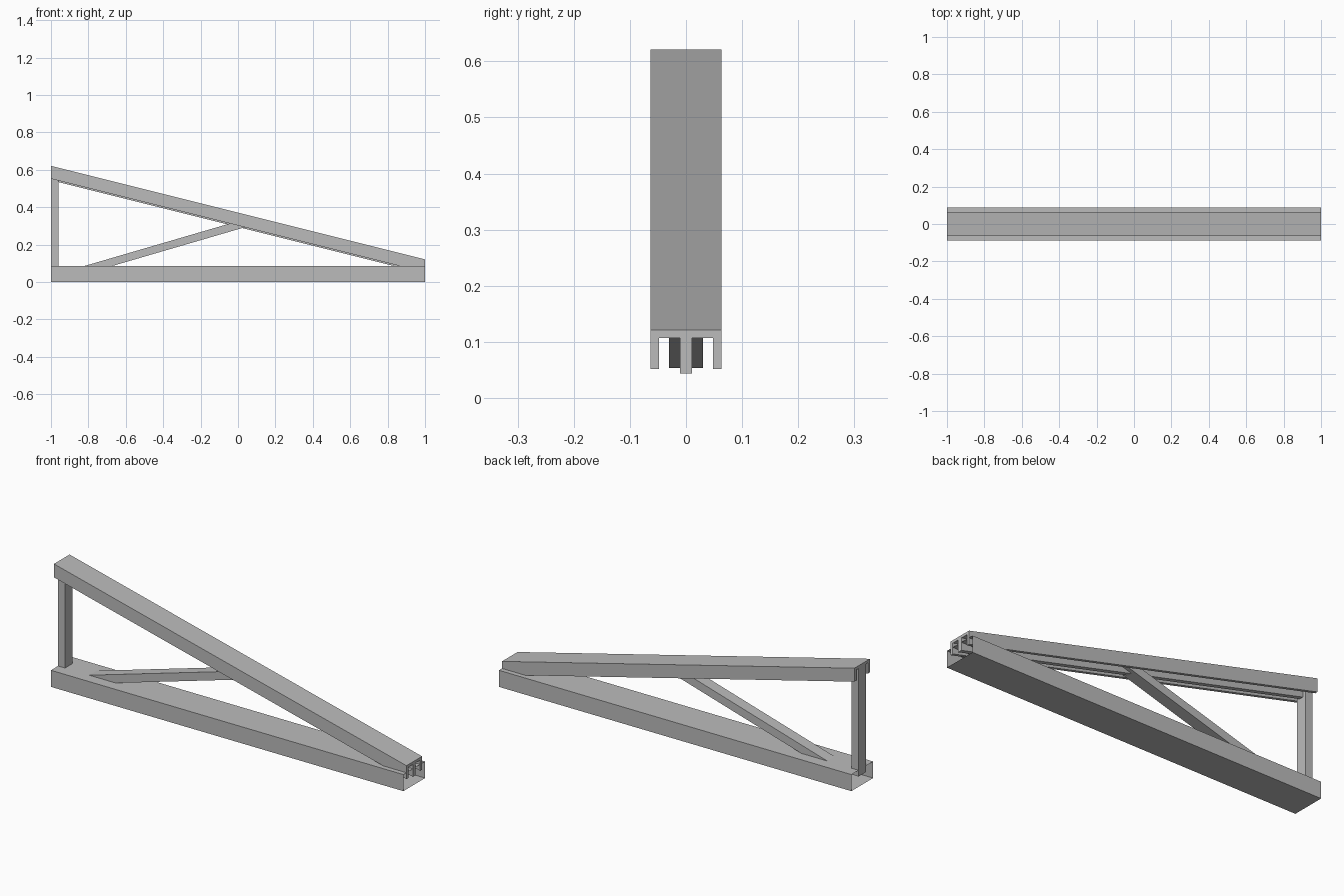
import bpy
import bmesh

cube = bpy.data.objects.get("Cube")
if cube:
    bpy.data.objects.remove(cube, do_unlink=True)

grey = bpy.data.materials.new("steel_grey")
grey.use_nodes = True
colour = (0.5, 0.5, 0.5, 1)
grey.diffuse_color = colour
grey.node_tree.nodes["Principled BSDF"].inputs["Base Color"].default_value = colour


def loft(name, start, end, capped=True):
    """Join two matching outlines into a prism, with or without its ends."""
    bm = bmesh.new()
    a = [bm.verts.new(p) for p in start]
    b = [bm.verts.new(p) for p in end]
    n = len(a)
    for i in range(n):
        j = (i + 1) % n
        bm.faces.new((a[i], a[j], b[j], b[i]))
    if capped:
        bm.faces.new(a[::-1])
        bm.faces.new(b)
        bmesh.ops.recalc_face_normals(bm, faces=bm.faces)
    mesh = bpy.data.meshes.new(name)
    bm.to_mesh(mesh)
    bm.free()
    mesh.materials.append(grey)
    obj = bpy.data.objects.new(name, mesh)
    bpy.context.collection.objects.link(obj)
    return obj


def slab(name, outline, half_width):
    """Extrude a side outline (x, z) across the width."""
    return loft(name, [(x, -half_width, z) for x, z in outline],
                [(x, half_width, z) for x, z in outline])


# Bottom chord: hollow sleeve, open at both ends
section = [(-0.088, 0), (0.088, 0), (0.088, 0.085), (-0.088, 0.085)]
loft("bottom_chord", [(1, y, z) for y, z in reversed(section)],
     [(-1, y, z) for y, z in reversed(section)], capped=False)

# Sloping top chord: channel with two flanges and a deeper middle fin
half = [(0.011, -0.077), (0.011, -0.014), (0.048, -0.014),
        (0.048, -0.069), (0.063, -0.069), (0.063, 0)]
channel = half + [(-y, z) for y, z in reversed(half)]
HIGH, LOW = 0.621, 0.121
loft("top_chord", [(-1, y, HIGH + z) for y, z in channel],
     [(1, y, LOW + z) for y, z in channel])


def web_underside(x):
    return (HIGH + LOW) / 2 - 0.014 - 0.25 * x


# Upright post at the tall end, running into both chords
FOOT = 0.053
slab("end_post", [(-1, FOOT), (-0.96, FOOT),
                  (-0.96, web_underside(-0.96)), (-1, web_underside(-1))], 0.03)

# Diagonal brace, cut flat at the foot and along the slope at the head
SLOPE = 0.292


def brace_edge(x_at_deck):
    foot = (x_at_deck + (FOOT - 0.085) / SLOPE, FOOT)
    x = (web_underside(0) - 0.085 + SLOPE * x_at_deck) / (SLOPE + 0.25)
    return foot, (x, web_underside(x))


upper_foot, upper_head = brace_edge(-0.823)
lower_foot, lower_head = brace_edge(-0.674)
slab("diagonal_brace", [upper_foot, lower_foot, lower_head, upper_head], 0.03)
